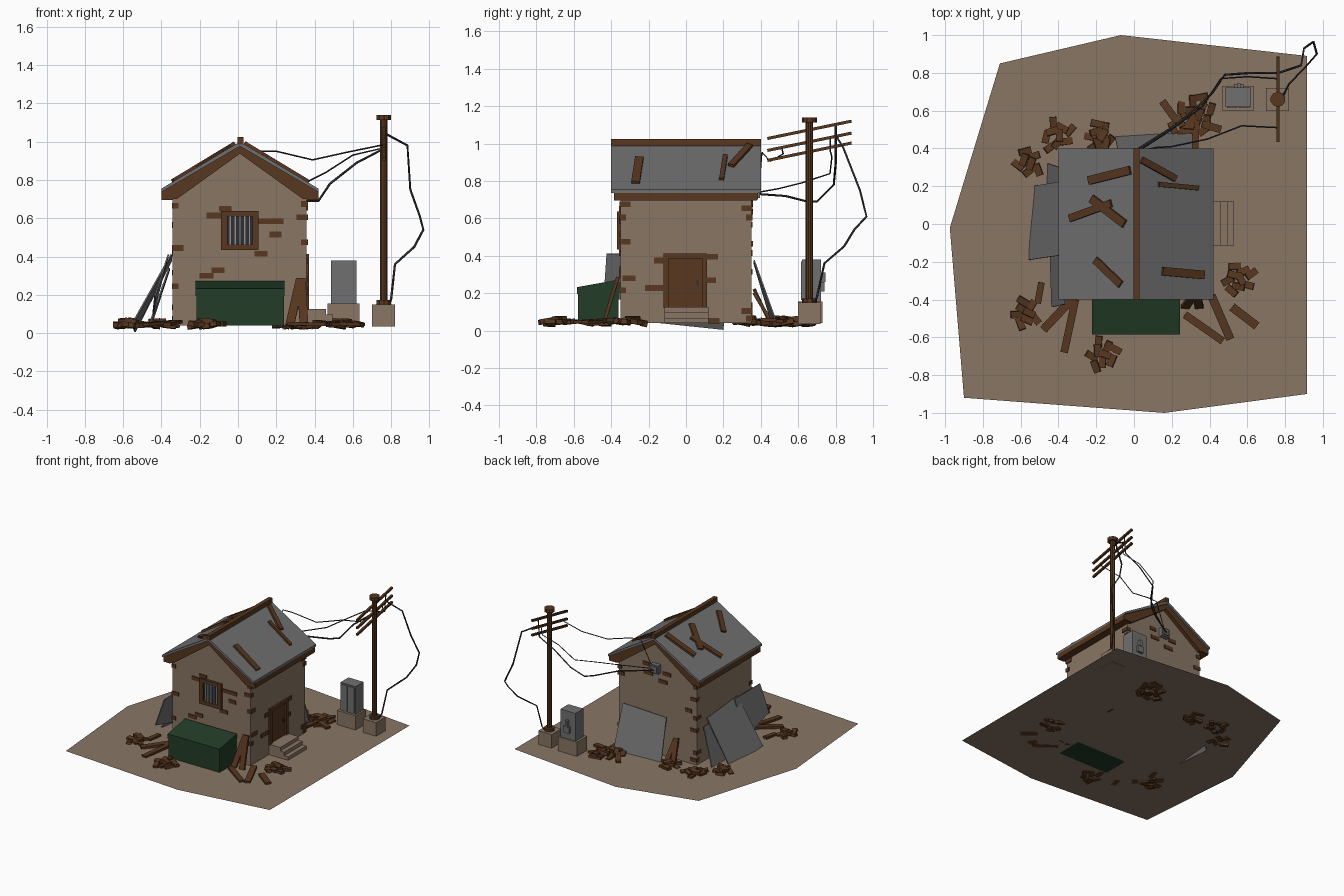
import bpy, bmesh, math, random
from mathutils import Matrix, Vector, Euler

if "Cube" in bpy.data.objects:
    bpy.data.objects.remove(bpy.data.objects["Cube"])

random.seed(4)


def material(name, rgb):
    m = bpy.data.materials.new(name)
    m.diffuse_color = (*rgb, 1)
    m.use_nodes = True
    m.node_tree.nodes["Principled BSDF"].inputs["Base Color"].default_value = m.diffuse_color
    return m


TAN = material("tan plaster", (0.25, 0.18, 0.13))
BROWN = material("brown wood and brick", (0.095, 0.038, 0.014))
GRAY = material("gray metal", (0.16, 0.16, 0.165))
GREEN = material("dark green", (0.016, 0.045, 0.019))
DARK = material("dark cable", (0.03, 0.03, 0.034))
LIGHT = material("light steel", (0.28, 0.28, 0.29))


def finish(name, bm, mat):
    bmesh.ops.recalc_face_normals(bm, faces=bm.faces)
    me = bpy.data.meshes.new(name)
    bm.to_mesh(me)
    bm.free()
    me.materials.append(mat)
    ob = bpy.data.objects.new(name, me)
    bpy.context.collection.objects.link(ob)
    return ob


def cubes(name, mats, mat):
    bm = bmesh.new()
    for m in mats:
        bmesh.ops.create_cube(bm, size=1, matrix=m)
    return finish(name, bm, mat)


def span(x0, x1, y0, y1, z0, z1):
    c = Vector((x0 + x1, y0 + y1, z0 + z1)) / 2
    return Matrix.Translation(c) @ Matrix.Diagonal((x1 - x0, y1 - y0, z1 - z0, 1))


def bar(p, q, w, t, up=(0, 0, 1)):
    p, q = Vector(p), Vector(q)
    x = (q - p).normalized()
    y = Vector(up).cross(x).normalized()
    r = Matrix((x, y, x.cross(y))).transposed().to_4x4()
    return Matrix.Translation((p + q) / 2) @ r @ Matrix.Diagonal(((q - p).length, w, t, 1))


def prism(name, pts, axis, a, b, mat):
    """Extrude a 2D profile along x or y from a to b."""
    bm = bmesh.new()
    co = [(a, u, v) if axis == 'x' else (u, a, v) for u, v in pts]
    f = bm.faces.new([bm.verts.new(c) for c in co])
    new = bmesh.ops.extrude_face_region(bm, geom=[f])['geom']
    d = (b - a, 0, 0) if axis == 'x' else (0, b - a, 0)
    bmesh.ops.translate(bm, vec=d, verts=[v for v in new if isinstance(v, bmesh.types.BMVert)])
    return finish(name, bm, mat)


def rod(name, x, y, r, z0, z1, mat, n=10):
    bm = bmesh.new()
    bmesh.ops.create_cone(bm, cap_ends=True, segments=n, radius1=r, radius2=r, depth=z1 - z0,
                          matrix=Matrix.Translation((x, y, (z0 + z1) / 2)))
    return finish(name, bm, mat)


def sheet(name, corners, t=0.008):
    bm = bmesh.new()
    f = bm.faces.new([bm.verts.new(c) for c in corners])
    f.normal_update()
    n = f.normal.copy() * t
    new = bmesh.ops.extrude_face_region(bm, geom=[f])['geom']
    bmesh.ops.translate(bm, vec=n, verts=[v for v in new if isinstance(v, bmesh.types.BMVert)])
    return finish(name, bm, GRAY)


# Ground patch
G = 0.04
bm = bmesh.new()
bm.faces.new([bm.verts.new((x, y, G)) for x, y in
              [(-.975, -.02), (-.9, -.92), (.16, -1), (.915, -.9), (.915, .89), (-.07, 1), (-.71, .85)]])
finish("ground_patch", bm, TAN)

# House walls, roof sheets, ridge and roof timbers
CX = 0.01
prism("house_walls", [(-.342, G), (.357, G), (.357, .74), (CX, .95), (-.342, .74)], 'y', -.35, .35, TAN)
for s, side in ((-1, "left"), (1, "right")):
    e = CX + s * .41
    prism(side + "_roof_sheet", [(CX, 1.0), (e, .755), (e, .737), (CX, .977)], 'y', -.4, .4, GRAY)
    for y, end in ((-.385, "front"), (.355, "back")):
        prism(f"{end}_{side}_rake_board", [(CX, .977), (e, .737), (e, .70), (e - s * .08, .70), (CX, .937)],
              'y', y, y + .03, BROWN)
    cubes(side + "_eave_beam", [span(*sorted((e, e - s * .06)), -.385, .38, .695, .74)], BROWN)
cubes("ridge_beam", [span(-.003, .03, -.402, .402, .985, 1.025)], BROWN)


# Broken planks lying on the roof
def roof_pt(x, y):
    return (x, y, 1.008 - abs(x - CX) * .605)


for i, (x0, y0, x1, y1, w) in enumerate([
        (-.24, .23, -.02, .285, .045), (-.34, .03, -.12, .11, .04), (-.225, .135, -.05, .0, .045),
        (-.205, -.19, -.07, -.32, .04), (.04, .34, .22, .24, .035), (.13, .21, .34, .19, .025),
        (.15, -.25, .37, -.27, .045)]):
    s = 1 if x0 > 0 else -1
    cubes(f"roof_plank_{i}", [bar(roof_pt(x0, y0), roof_pt(x1, y1), w, .02, (s * .6, 0, 1))], BROWN)

# Barred window
cubes("window_frame", [span(-.09, -.055, -.37, -.34, .433, .637), span(.075, .107, -.37, -.34, .433, .637),
                       span(-.055, .075, -.37, -.34, .433, .462), span(-.055, .075, -.37, -.34, .608, .637)], BROWN)
cubes("window_pane", [span(-.055, .075, -.355, -.348, .462, .608)], DARK)
cubes("window_bars", [span(x - .006, x + .006, -.364, -.354, .462, .608)
                      for x in (-.04, -.015, .01, .035, .06)], LIGHT)

# Door and steps
cubes("door_frame", [span(.35, .372, -.12, -.092, .12, .413), span(.35, .372, .088, .113, .12, .413),
                     span(.35, .372, -.092, .088, .385, .413)], BROWN)
cubes("door_panel", [span(.35, .362, -.092, .088, .12, .385)], BROWN)
cubes("door_handle", [span(.36, .37, .055, .068, .24, .27)], DARK)
cubes("door_steps", [span(.35, x, -.115, .12, G, z) for x, z in ((.46, .125), (.495, .097), (.53, .068))], TAN)

# Exposed bricks on each wall
front = [(-.165, -.09, .6), (-.1, -.035, .635), (.107, .237, .57), (.165, .227, .5),
         (.085, .155, .4), (-.138, -.07, .313), (-.2, -.128, .285)]
right = [(-.34, -.27, .265), (-.22, -.12, .213), (-.17, -.12, .36), (.11, .17, .38), (.09, .16, .255), (.12, .18, .037)]
back = [(-.11, -.04, .69), (.05, .13, .66), (-.08, .0, .62), (.08, .14, .73), (-.3, -.24, .45)]
H = .03
cubes("front_bricks", [span(a, b, -.357, -.34, z, z + H) for a, b, z in front], BROWN)
cubes("right_bricks", [span(.35, .364, a, b, z, z + H) for a, b, z in right], BROWN)
cubes("back_bricks", [span(a, b, .34, .357, z, z + H) for a, b, z in back], BROWN)
corners = []
for sx, sy, zs in ((-1, -1, (.65, .43, .23)), (1, -1, (.66, .59, .46, .2)),
                   (1, 1, (.64, .59, .09, .05)), (-1, 1, (.65, .55, .4, .3, .12, .06))):
    for i, z in enumerate(zs):
        lx, ly = (.06, .035) if i % 2 else (.035, .06)
        x, y = CX + sx * .355, sy * .356
        corners.append(span(*sorted((x, x - sx * lx)), *sorted((y, y - sy * ly)), z, z + H))
cubes("corner_bricks", corners, BROWN)

# Green bin with sloping lid
prism("bin_body", [(-.578, G), (-.578, .2), (-.36, .235), (-.36, G)], 'x', -.218, .239, GREEN)
prism("bin_lid", [(-.584, .195), (-.584, .232), (-.362, .272), (-.362, .235)], 'x', -.222, .243, GREEN)

# Metal sheets leaning on the left and back walls
sheet("left_sheet_middle", [(-.535, .2, .004), (-.55, -.19, .045), (-.345, -.16, .41), (-.345, .23, .375)])
sheet("left_sheet_front", [(-.44, -.12, .1), (-.43, -.44, .19), (-.36, -.425, .41), (-.36, -.1, .41)])
sheet("left_sheet_rear", [(-.45, .32, .04), (-.46, -.05, .04), (-.355, -.04, .34), (-.355, .29, .33)])
sheet("back_sheet", [(.31, .48, .04), (-.1, .455, .04), (-.08, .36, .36), (.31, .36, .375)])

# Utility pole with slanted crossbars
PX, PY = .762, .66
cubes("pole_footing", [span(.70, .82, .598, .72, .035, .15)], TAN)
rod("pole_collar", PX, PY, .04, .15, .172, BROWN)
rod("pole_shaft", PX, PY, .02, .15, 1.12, BROWN)
rod("pole_cap", PX, PY, .04, 1.113, 1.14, BROWN)
for i, z in enumerate((1.027, .963, .91)):
    cubes(f"pole_crossbar_{i}", [bar((PX, .435, z), (PX, .885, z + .093), .016, .016)], BROWN)

# Electric cabinet
cubes("cabinet_footing", [span(.467, .635, .6, .73, G, .155)], TAN)
cubes("cabinet_body", [span(.485, .62, .62, .722, .155, .38)], GRAY)
cubes("cabinet_doors", [span(.493, .549, .614, .622, .165, .37), span(.555, .612, .614, .622, .165, .37)], GRAY)
cubes("cabinet_meter", [span(.53, .58, .72, .74, .21, .26), span(.545, .565, .72, .745, .26, .31)], GRAY)

# Junction box on the back gable
cubes("junction_box", [span(-.02, .05, .35, .385, .70, .77), span(-.01, .04, .385, .395, .71, .76)], GRAY)

# Sagging cables
for i, (r, pts) in enumerate([
        (.004, [(.765, .51, .985), (.57, .52, .945), (.39, .45, .905), (.2, .41, .95), (.12, .405, .95), (.04, .39, .77)]),
        (.004, [(.76, .77, 1.03), (.75, .77, .965), (.6, .78, .93), (.46, .77, .84), (.36, .62, .79), (.2, .5, .76), (.03, .39, .74)]),
        (.006, [(.765, .8, 1.1), (.755, .8, .96), (.62, .8, .89), (.48, .79, .78), (.42, .70, .69), (.37, .65, .69),
                (.23, .53, .72), (.01, .39, .73)]),
        (.006, [(.765, .8, 1.045), (.885, .84, .98), (.9, .93, .75), (.95, .965, .61), (.968, .9, .54), (.92, .845, .45),
                (.82, .74, .36), (.8, .7, .18), (.79, .68, .15)])]):
    cu = bpy.data.curves.new(f"cable_{i}", 'CURVE')
    cu.dimensions = '3D'
    cu.bevel_depth, cu.bevel_resolution = r, 0
    sp = cu.splines.new('POLY')
    sp.points.add(len(pts) - 1)
    for p, c in zip(sp.points, pts):
        p.co = (*c, 1)
    cu.materials.append(DARK)
    bpy.context.collection.objects.link(bpy.data.objects.new(f"cable_{i}", cu))

# Brick rubble piles
for i, (x, y, r, n) in enumerate([(-.56, .32, .07, 7), (-.41, .47, .08, 9), (-.18, .47, .07, 8), (.33, .58, .1, 12),
                                  (.27, .52, .07, 5), (.55, -.29, .08, 9), (-.17, -.69, .08, 9), (-.57, -.47, .07, 8)]):
    bricks = []
    for k in range(n):
        a, d = k * 2.4, r * math.sqrt((k + .3) / n)
        loc = (x + d * math.cos(a), y + d * math.sin(a), .062 if k < 2 else random.uniform(.036, .05))
        rot = Euler((random.uniform(-.2, .2), random.uniform(-.2, .2), random.uniform(0, 3.1)))
        bricks.append(Matrix.Translation(loc) @ rot.to_matrix().to_4x4() @ Matrix.Diagonal((.065, .036, .026, 1)))
    cubes(f"rubble_pile_{i}", bricks, BROWN)

# Planks on the ground and leaning on the walls
for i, (p, q, w) in enumerate([
        ((.27, -.48, .05), (.47, -.62, .045), .04), ((.41, -.38, .06), (.51, -.61, .045), .045),
        ((.52, -.44, .05), (.65, -.54, .045), .045), ((-.48, -.56, .045), (-.33, -.4, .06), .045),
        ((-.37, -.68, .045), (-.31, -.4, .06), .04), ((-.49, -.31, .05), (-.51, -.42, .045), .035),
        ((.15, .65, .05), (.23, .54, .06), .04), ((.24, .47, .06), (.38, .64, .05), .035),
        ((.32, .4, .06), (.33, .58, .05), .04), ((.36, .53, .06), (.46, .5, .05), .04),
        ((.27, -.44, .04), (.325, -.365, .28), .045), ((.345, -.44, .04), (.33, -.365, .285), .045),
        ((-.2, .45, .04), (-.17, .365, .22), .04), ((-.14, .46, .04), (-.16, .365, .2), .035)]):
    up = (0, -1 if p[1] < 0 else 1, .4) if q[2] > .1 else (0, 0, 1)
    cubes(f"loose_plank_{i}", [bar(p, q, w, .018, up)], BROWN)
